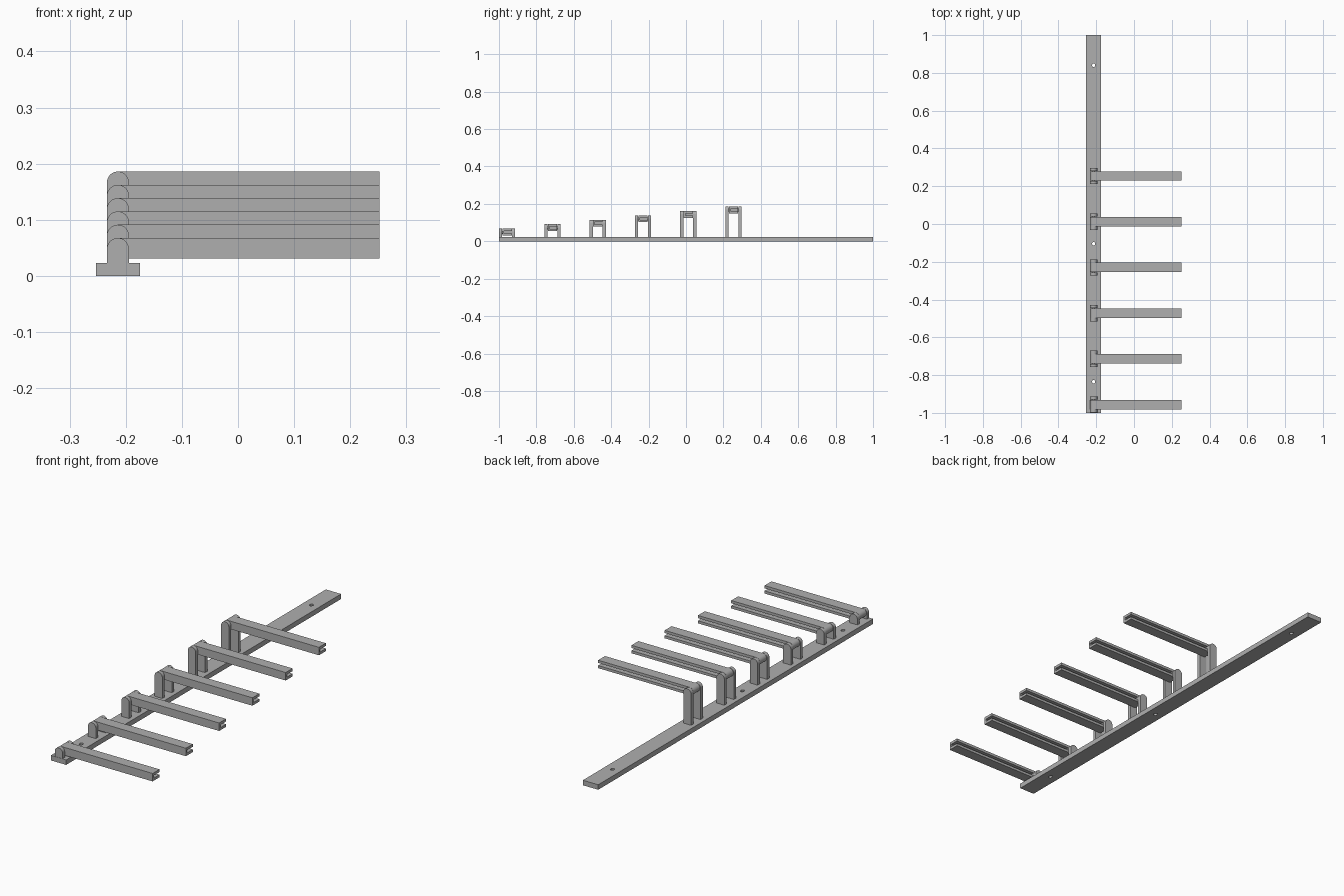
import bpy, bmesh
from math import sin, cos, pi
from mathutils import Vector

cube = bpy.data.objects.get("Cube")
if cube:
    bpy.data.objects.remove(cube, do_unlink=True)

grey = bpy.data.materials.new("plain grey")
grey.use_nodes = True
colour = (0.43, 0.43, 0.43, 1)
grey.diffuse_color = colour
grey.node_tree.nodes["Principled BSDF"].inputs["Base Color"].default_value = colour


def prism(name, outline, direction):
    """Extrude a closed outline of 3D points along a direction."""
    bm = bmesh.new()
    face = bm.faces.new([bm.verts.new(p) for p in outline])
    made = bmesh.ops.extrude_face_region(bm, geom=[face])["geom"]
    moved = [g for g in made if isinstance(g, bmesh.types.BMVert)]
    bmesh.ops.translate(bm, verts=moved, vec=Vector(direction))
    bmesh.ops.recalc_face_normals(bm, faces=bm.faces)
    mesh = bpy.data.meshes.new(name)
    bm.to_mesh(mesh)
    bm.free()
    mesh.materials.append(grey)
    obj = bpy.data.objects.new(name, mesh)
    bpy.context.collection.objects.link(obj)
    return obj


def smooth(obj):
    bpy.ops.object.select_all(action='DESELECT')
    obj.select_set(True)
    bpy.context.view_layer.objects.active = obj
    bpy.ops.object.shade_smooth_by_angle(angle=pi / 6)


def arc(cx, cz, r, start, end, y, steps=20):
    angles = [start + (end - start) * i / steps for i in range(steps + 1)]
    return [(cx + r * cos(a), y, cz + r * sin(a)) for a in angles]


POST_X, POST_R, RAIL_TOP = -0.214, 0.0196, 0.023
POST_RIGHT, TIP_X = POST_X + POST_R, 0.252
HALF_WIDTH, CHEEK = 0.043, 0.0165
ARM_HALF, ARM_H = 0.025, 0.0366

# Base rail with three screw holes
rail = prism("base_rail", [(-0.253, -1, 0), (-0.175, -1, 0),
                           (-0.175, -1, RAIL_TOP), (-0.253, -1, RAIL_TOP)], (0, 2, 0))
for y in (-0.835, -0.105, 0.84):
    ring = [(POST_X + 0.008 * cos(a * pi / 12), y + 0.01 * sin(a * pi / 12), -0.02)
            for a in range(24)]
    cutter = prism("screw_hole_cutter", ring, (0, 0, 0.07))
    cutter.hide_render = True
    cutter.hide_set(True)
    hole = rail.modifiers.new("screw_hole", 'BOOLEAN')
    hole.object = cutter
    hole.solver = 'EXACT'

# Six stepped brackets, each carrying a grooved arm
for i in range(6):
    y = -0.956 + 0.242 * i
    top = 0.0675 + 0.0237 * i
    pivot = top - POST_R

    # Pair of round-topped cheeks
    for side, start in (("front", y - HALF_WIDTH), ("back", y + HALF_WIDTH - CHEEK)):
        outline = [(POST_X - POST_R, start, RAIL_TOP - 0.002),
                   (POST_RIGHT, start, RAIL_TOP - 0.002)]
        outline += arc(POST_X, pivot, POST_R, 0, pi, start)
        smooth(prism(f"{side}_cheek", outline, (0, CHEEK, 0)))

    # Rounded knuckle between the cheeks
    r, front = ARM_H / 2, y - ARM_HALF
    outline = [(POST_RIGHT, front, top - ARM_H), (POST_RIGHT, front, top)]
    outline += arc(POST_X, top - r, r, pi / 2, 3 * pi / 2, front)
    smooth(prism("arm_knuckle", outline, (0, 2 * ARM_HALF, 0)))

    # Pivot pin
    smooth(prism("pivot_pin", arc(POST_X, pivot, 0.008, 0, 1.9 * pi, y - 0.035),
                 (0, 0.07, 0)))

    # Arm with a groove along its back face
    back, bed = y + ARM_HALF, y - ARM_HALF + 0.009
    low, high = top - 0.0245, top - 0.0125
    section = [(front, top - ARM_H), (back, top - ARM_H), (back, low), (bed, low),
               (bed, high), (back, high), (back, top), (front, top)]
    prism("grooved_arm", [(POST_RIGHT, py, pz) for py, pz in section],
          (TIP_X - POST_RIGHT, 0, 0))
